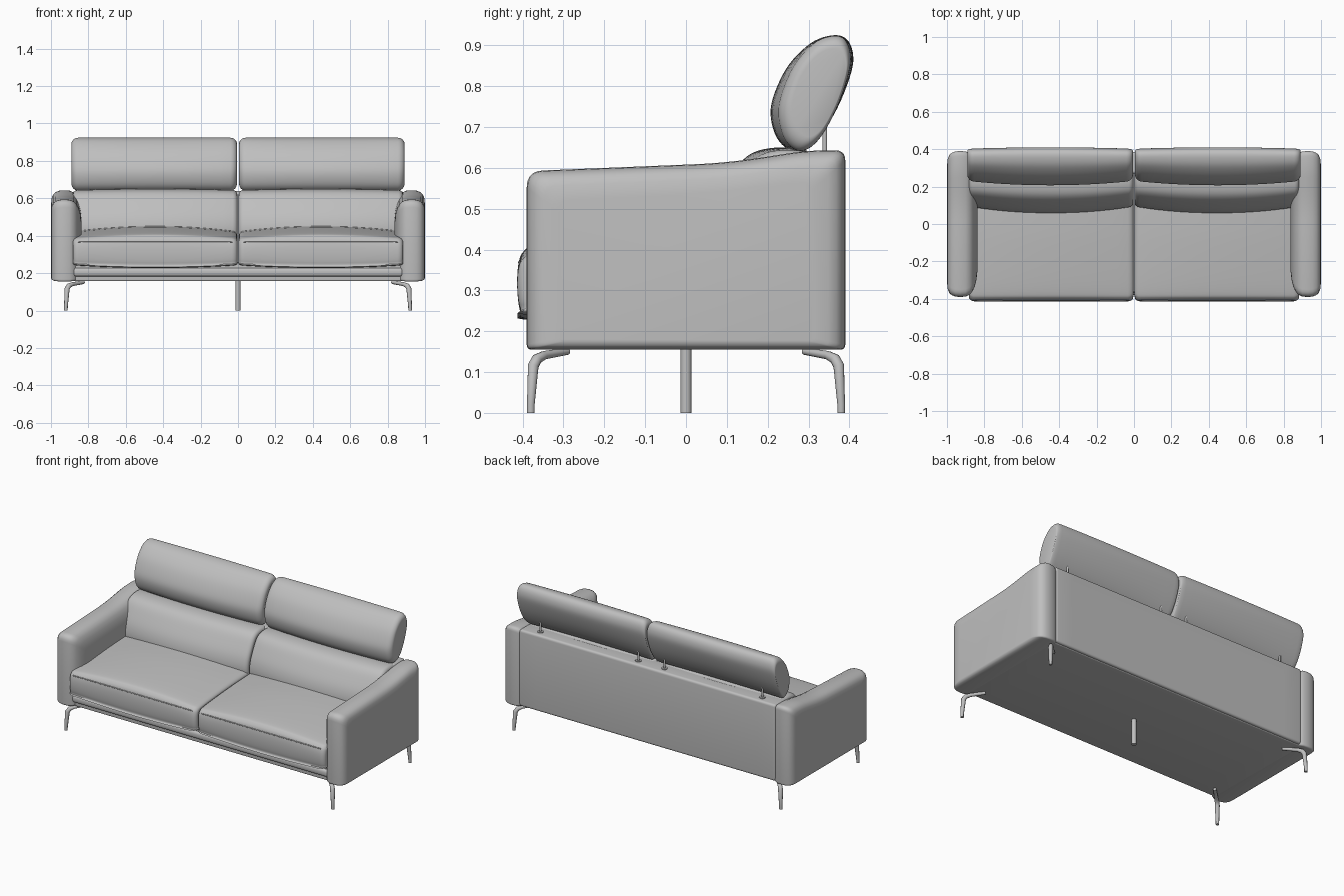
import bpy, bmesh, math
from mathutils import Vector

if "Cube" in bpy.data.objects:
    bpy.data.objects.remove(bpy.data.objects["Cube"])


def material(name, v):
    m = bpy.data.materials.new(name)
    m.diffuse_color = (v, v, v, 1)
    m.use_nodes = True
    m.node_tree.nodes["Principled BSDF"].inputs["Base Color"].default_value = m.diffuse_color
    return m


GREY = material("grey upholstery", 0.52)


def finish(ob, angle=40):
    ob.data.materials.append(GREY)
    bpy.ops.object.select_all(action='DESELECT')
    ob.select_set(True)
    bpy.context.view_layer.objects.active = ob
    if ob.type == 'CURVE':
        bpy.ops.object.convert(target='MESH')
    bpy.ops.object.shade_smooth_by_angle(angle=math.radians(angle))
    return ob


def smooth_loop(pts, n=5):
    """Closed Catmull-Rom loop through the points."""
    out, k = [], len(pts)
    for i in range(k):
        a, b, c, d = (Vector(pts[(i + j) % k]) for j in (-1, 0, 1, 2))
        for s in range(n):
            t = s / n
            out.append(0.5 * (2 * b + (c - a) * t + (2 * a - 5 * b + 4 * c - d) * t * t
                              + (3 * b - a - 3 * c + d) * t ** 3))
    return out


def round_loop(corners, n=5):
    """Closed polygon whose corners (y, z, radius) are rounded."""
    out, k = [], len(corners)
    for i in range(k):
        p, c, q = (Vector(corners[(i + j) % k][:2]) for j in (-1, 0, 1))
        r = corners[i][2]
        a, b = c + (p - c).normalized() * r, c + (q - c).normalized() * r
        for s in range(n + 1):
            t = s / n
            out.append(a * (1 - t) ** 2 + c * 2 * t * (1 - t) + b * t * t)
    return out


def loft(name, loop, anchor, sections):
    """Sweep a y-z loop along x; each section is (x, y scale, z scale) about the anchor."""
    bm = bmesh.new()
    ay, az = anchor
    rings = [[bm.verts.new((x, ay + (p[0] - ay) * sy, az + (p[1] - az) * sz)) for p in loop]
             for x, sy, sz in sections]
    n = len(loop)
    for r0, r1 in zip(rings, rings[1:]):
        for i in range(n):
            bm.faces.new((r0[i], r0[(i + 1) % n], r1[(i + 1) % n], r1[i]))
    bm.faces.new(rings[0])
    bm.faces.new(rings[-1])
    bmesh.ops.recalc_face_normals(bm, faces=bm.faces[:])
    me = bpy.data.meshes.new(name)
    bm.to_mesh(me)
    bm.free()
    ob = bpy.data.objects.new(name, me)
    bpy.context.collection.objects.link(ob)
    return finish(ob)


def cushion(name, loop, anchor, x0, x1, rx, inset, crown=(0, 0)):
    """Loft with rounded ends and a crowned middle."""
    hy = max(abs(p[0] - anchor[0]) for p in loop)
    hz = max(abs(p[1] - anchor[1]) for p in loop)
    mid, half = (x0 + x1) / 2, abs(x1 - x0) / 2
    ends = [(half - rx * (1 - math.sin(a)), 1 - math.cos(a))
            for a in (i * math.pi / 12 for i in range(7))]
    inner = [((half - rx) * i / 8, 0) for i in range(8)]
    pos = inner + ends
    full = [(-o, d) for o, d in reversed(pos[1:])] + pos
    secs = []
    for o, d in full:
        u = (o / half) ** 2
        secs.append((mid + o, (1 - crown[0] * u) * (1 - d * inset / hy),
                     (1 - crown[1] * u) * (1 - d * inset / hz)))
    return loft(name, loop, anchor, secs)


def tube(name, pts, radius):
    """Round bar through (x, y, z, radius factor) points."""
    cu = bpy.data.curves.new(name, 'CURVE')
    cu.dimensions = '3D'
    cu.bevel_depth = radius
    cu.bevel_resolution = 3
    cu.use_fill_caps = True
    sp = cu.splines.new('POLY')
    sp.points.add(len(pts) - 1)
    for p, q in zip(sp.points, pts):
        p.co = (*q[:3], 1)
        p.radius = q[3]
    ob = bpy.data.objects.new(name, cu)
    bpy.context.collection.objects.link(ob)
    return finish(ob)


def block(name, hx, y0, y1, z0, z1, r):
    loop = round_loop([(y0, z0, r), (y1, z0, r), (y1, z1, r), (y0, z1, r)], 4)
    return cushion(name, loop, ((y0 + y1) / 2, (z0 + z1) / 2), -hx, hx, r, r)


# Frame: base, front rail and back panel
block("base", 0.90, -0.365, 0.37, 0.157, 0.26, 0.008)
block("front_rail", 0.885, -0.38, -0.30, 0.182, 0.228, 0.018)
block("back_panel", 0.885, 0.27, 0.385, 0.162, 0.638, 0.015)

# Profiles of the soft parts (y, z)
arm_loop = round_loop([(-0.39, 0.155, 0.012), (0.39, 0.155, 0.012), (0.39, 0.643, 0.025),
                       (0.30, 0.643, 0.05), (0.10, 0.612, 0.08), (-0.39, 0.592, 0.04)])
seat_loop = smooth_loop([(-0.385, 0.228), (-0.405, 0.245), (-0.413, 0.30), (-0.411, 0.36),
                         (-0.398, 0.395), (-0.36, 0.412), (-0.2, 0.432), (0.0, 0.448),
                         (0.2, 0.45), (0.24, 0.40), (0.24, 0.27), (0.2, 0.228), (-0.1, 0.226)])
back_loop = smooth_loop([(0.12, 0.28), (0.075, 0.36), (0.058, 0.43), (0.07, 0.50), (0.105, 0.57),
                         (0.14, 0.62), (0.18, 0.643), (0.24, 0.65), (0.30, 0.64),
                         (0.32, 0.60), (0.32, 0.30), (0.28, 0.27)])
head_loop = smooth_loop([(0.27, 0.64), (0.32, 0.668), (0.37, 0.745), (0.405, 0.835), (0.408, 0.885),
                         (0.39, 0.918), (0.355, 0.924), (0.305, 0.905), (0.25, 0.85),
                         (0.214, 0.775), (0.208, 0.72), (0.228, 0.665)])

# Arm cross-section: (x, inset), bulging inwards
arm_steps = [(0.838, 0.13), (0.842, 0.095), (0.85, 0.06), (0.862, 0.032), (0.878, 0.012),
             (0.90, 0.002), (0.93, 0.0), (0.955, 0.002), (0.975, 0.01), (0.988, 0.022),
             (0.996, 0.042), (1.0, 0.08)]

for s, side in ((-1, "left"), (1, "right")):
    loft(side + "_arm", arm_loop, (0.0, 0.25),
         [(s * x, 1 - d / 0.39, 1 - d / 0.395) for x, d in arm_steps])
    cushion(side + "_seat_cushion", seat_loop, (0.0, 0.30), s * 0.004, s * 0.882, 0.03, 0.022, (0, 0.2))
    cushion(side + "_back_cushion", back_loop, (0.33, 0.42), s * 0.004, s * 0.882, 0.025, 0.02, (0.13, 0.03))
    cushion(side + "_headrest", head_loop, (0.36, 0.79), s * 0.006, s * 0.89, 0.035, 0.035, (0.15, 0.01))

    # Seam along the front of the seat
    tube(side + "_seat_seam", [(s * 0.03, -0.406, 0.367, 1), (s * 0.06, -0.409, 0.369, 1),
                               (s * 0.82, -0.409, 0.369, 1), (s * 0.855, -0.406, 0.367, 1)], 0.003)

    # Headrest posts with collars
    for x in (0.09, 0.765):
        tube(side + "_headrest_post", [(s * x, 0.34, 0.62, 1), (s * x, 0.34, 0.75, 1)], 0.006)
        tube(side + "_post_collar", [(s * x, 0.34, 0.63, 1), (s * x, 0.34, 0.643, 1)], 0.018)

    # Bent corner legs
    for f, end in ((-1, "front"), (1, "back")):
        tube(f"{side}_{end}_leg",
             [(s * 0.92, f * 0.38, 0.0, 0.8), (s * 0.92, f * 0.38, 0.02, 0.82),
              (s * 0.914, f * 0.374, 0.115, 1.15), (s * 0.905, f * 0.365, 0.132, 1.1),
              (s * 0.885, f * 0.348, 0.141, 0.9), (s * 0.825, f * 0.29, 0.151, 0.75)], 0.012)

# Middle support leg
tube("middle_leg", [(0, 0, 0, 1), (0, 0, 0.16, 1)], 0.014)
